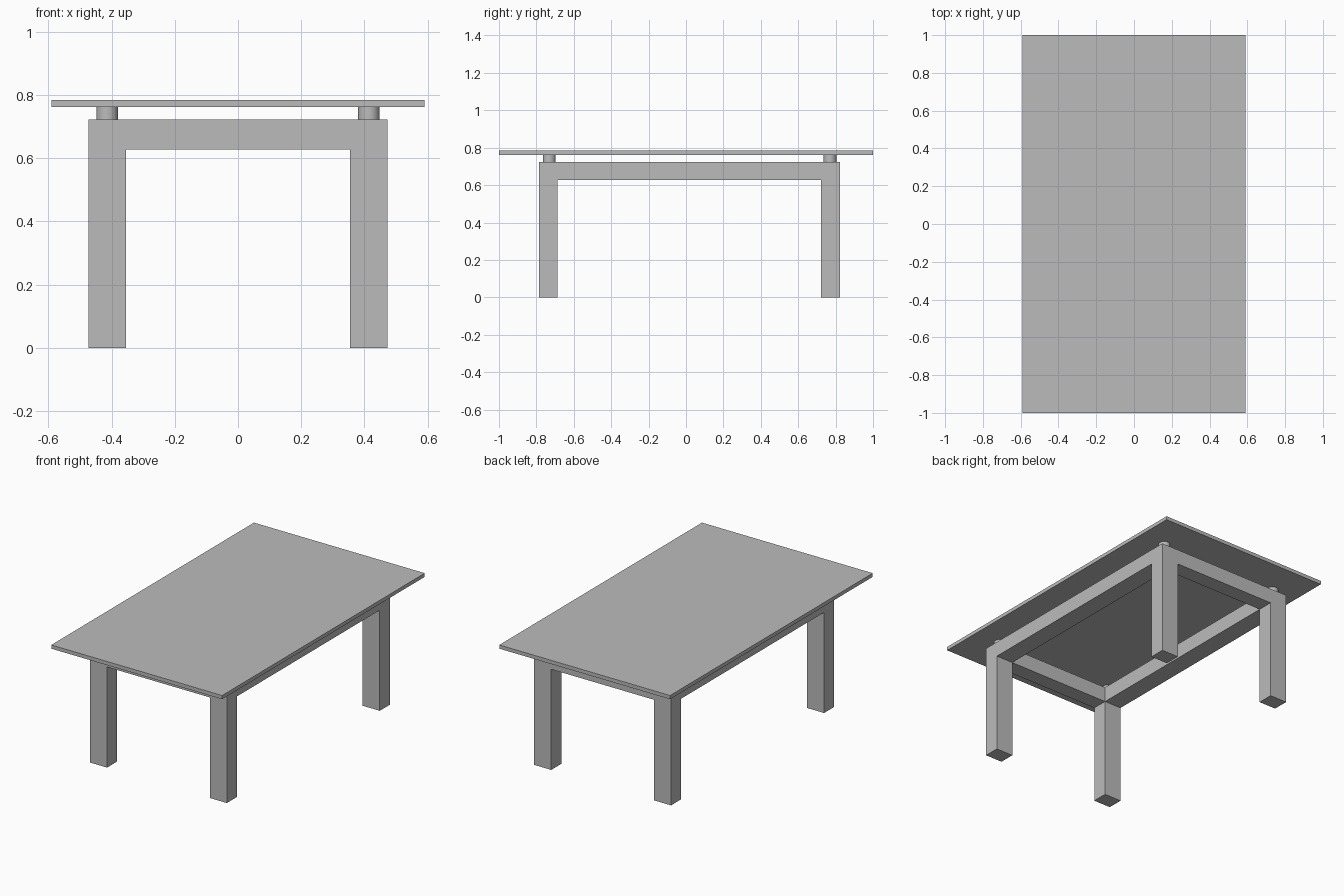
import bpy
from math import radians

cube = bpy.data.objects.get("Cube")
if cube:
    bpy.data.objects.remove(cube, do_unlink=True)

grey = bpy.data.materials.new("plain grey")
grey.use_nodes = True
colour = (0.5, 0.5, 0.5, 1)
grey.diffuse_color = colour
grey.node_tree.nodes["Principled BSDF"].inputs["Base Color"].default_value = colour

# Main heights and outlines
TOP_X, TOP_Y = 0.59, 1.0
TOP_LOW, TOP_HIGH = 0.762, 0.785
RAIL_LOW, RAIL_HIGH = 0.628, 0.723
OUT_X, IN_X = 0.473, 0.355
FRONT, FRONT_IN = -0.785, -0.687
BACK_IN, BACK = 0.723, 0.823


def box(name, x, y, z):
    """Box spanning the given (low, high) pair on each axis."""
    spans = (x, y, z)
    bpy.ops.mesh.primitive_cube_add(size=1, location=[(a + b) / 2 for a, b in spans])
    ob = bpy.context.object
    ob.name = name
    ob.scale = [b - a for a, b in spans]
    bpy.ops.object.transform_apply(location=False, rotation=False, scale=True)
    ob.data.materials.append(grey)


def spacer(name, x, y):
    """Round peg carrying the table top."""
    bpy.ops.mesh.primitive_cylinder_add(
        vertices=32, radius=0.034, depth=TOP_LOW - RAIL_HIGH,
        location=(x, y, (TOP_LOW + RAIL_HIGH) / 2))
    ob = bpy.context.object
    ob.name = name
    ob.data.materials.append(grey)
    bpy.ops.object.shade_smooth_by_angle(angle=radians(30))


# Table top
box("table_top", (-TOP_X, TOP_X), (-TOP_Y, TOP_Y), (TOP_LOW, TOP_HIGH))

# Legs, spacers and long rails on each side
for side, sign in (("left", 1), ("right", -1)):
    x = sorted((sign * IN_X, sign * OUT_X))
    for end, y in (("front", (FRONT, FRONT_IN)), ("back", (BACK_IN, BACK))):
        box(f"{end}_{side}_leg", x, y, (0, RAIL_HIGH))
        spacer(f"{end}_{side}_spacer", sign * 0.414, -0.731 if end == "front" else 0.77)
    box(f"{side}_rail", x, (FRONT_IN, BACK_IN), (RAIL_LOW, RAIL_HIGH))

# Short rails across the ends
box("front_rail", (-IN_X, IN_X), (FRONT, FRONT_IN), (RAIL_LOW, RAIL_HIGH))
box("back_rail", (-IN_X, IN_X), (BACK_IN, BACK), (RAIL_LOW, RAIL_HIGH))
